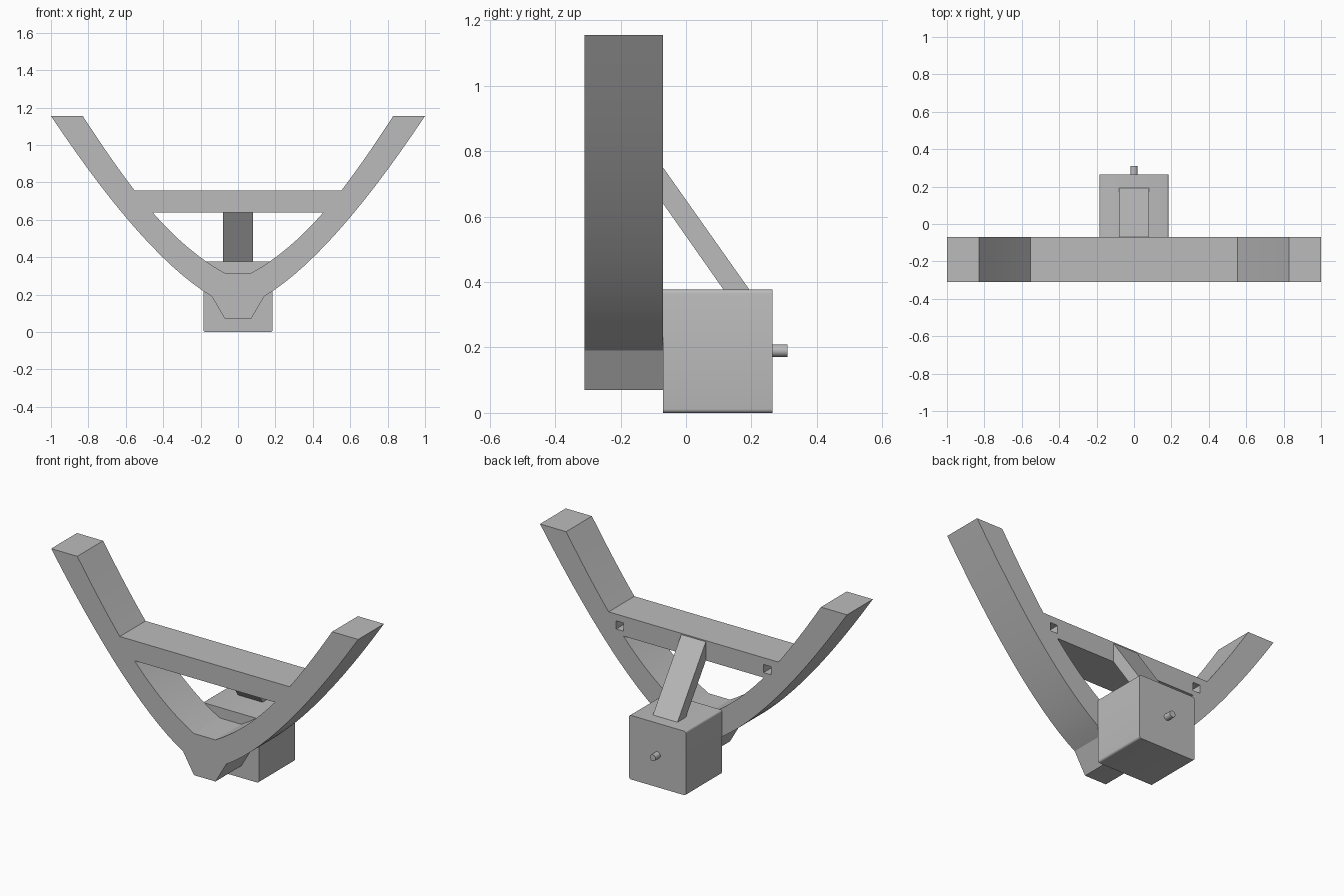
import bpy, bmesh, math
from mathutils import Vector

cube = bpy.data.objects.get("Cube")
if cube:
    bpy.data.objects.remove(cube, do_unlink=True)

grey = bpy.data.materials.new("plain grey")
grey.use_nodes = True
COLOUR = (0.5, 0.5, 0.5, 1)
grey.diffuse_color = COLOUR
grey.node_tree.nodes["Principled BSDF"].inputs["Base Color"].default_value = COLOUR

FRONT, BACK = -0.31, -0.07


def finish(name, bm):
    bmesh.ops.recalc_face_normals(bm, faces=bm.faces[:])
    mesh = bpy.data.meshes.new(name)
    bm.to_mesh(mesh)
    bm.free()
    mesh.materials.append(grey)
    ob = bpy.data.objects.new(name, mesh)
    bpy.context.collection.objects.link(ob)
    return ob


def prism(name, points, start, axis, length):
    """Extrude a closed profile; points are 3D, moved along axis."""
    bm = bmesh.new()
    face = bm.faces.new([bm.verts.new(p) for p in points])
    ext = bmesh.ops.extrude_face_region(bm, geom=[face])
    verts = [v for v in ext["geom"] if isinstance(v, bmesh.types.BMVert)]
    bmesh.ops.translate(bm, verts=verts, vec=Vector(axis) * length)
    bmesh.ops.translate(bm, verts=bm.verts[:], vec=Vector(axis) * start)
    return finish(name, bm)


def bend(a, c, b, n):
    """Points on a quadratic curve from a to b, pulled towards c."""
    a, b, c = Vector(a), Vector(b), Vector(c)
    return [a * (1 - t) ** 2 + c * 2 * t * (1 - t) + b * t * t
            for t in (i / n for i in range(n + 1))]


def symmetric(half):
    """Mirror a right-hand half profile into a closed x-z outline."""
    return ([(p[0], 0, p[1]) for p in half]
            + [(-p[0], 0, p[1]) for p in reversed(half)])


def select(ob):
    bpy.ops.object.select_all(action='DESELECT')
    ob.select_set(True)
    bpy.context.view_layer.objects.active = ob


def cut(ob, cutter):
    cutter.hide_render = True
    mod = ob.modifiers.new("cut", 'BOOLEAN')
    mod.operation = 'DIFFERENCE'
    mod.solver = 'EXACT'
    mod.object = cutter
    select(ob)
    bpy.ops.object.modifier_apply(modifier=mod.name)
    bpy.data.objects.remove(cutter, do_unlink=True)


# Curved bracket: outer sweep, arm tips, inner sweep and crossbar top
half = [(0.07, 0.07)]
half += bend((0.14, 0.19), (0.50, 0.405), (1.0, 1.155), 14)
half += bend((0.83, 1.155), (0.678, 0.92), (0.553, 0.757), 6)
bracket = prism("curved_bracket", symmetric(half), FRONT, (0, 1, 0), BACK - FRONT)

# Opening below the crossbar
opening = bend((0.07, 0.315), (0.27, 0.425), (0.457, 0.64), 8)
cut(bracket, prism("opening_cutter", symmetric(opening), FRONT - 0.1, (0, 1, 0), 0.5))

# Blind square sockets in the back of the crossbar
for side in (-1, 1):
    x, z, r = side * 0.48, 0.693, 0.024
    square = [(x - r, 0, z - r), (x + r, 0, z - r), (x + r, 0, z + r), (x - r, 0, z + r)]
    cut(bracket, prism("socket_cutter", square, BACK - 0.12, (0, 1, 0), 0.2))

# Motor block with long edges slightly rounded
w, h = 0.185, 0.377
block = prism("motor_block", [(-w, 0, 0), (w, 0, 0), (w, 0, h), (-w, 0, h)],
              BACK, (0, 1, 0), 0.335)
bm = bmesh.new()
bm.from_mesh(block.data)
long_edges = [e for e in bm.edges if abs(e.verts[0].co.y - e.verts[1].co.y) > 0.1]
bmesh.ops.bevel(bm, geom=long_edges, offset=0.012, segments=4, profile=0.5, affect='EDGES')
bm.to_mesh(block.data)
bm.free()

# Slanted strut from crossbar to block
side_profile = [(0, BACK, 0.75), (0, BACK, 0.64), (0, 0.116, 0.375), (0, 0.195, 0.375)]
prism("slanted_strut", side_profile, -0.08, (1, 0, 0), 0.16)

# Round shaft on the back of the block
circle = [(0.019 * math.cos(i * math.tau / 24), 0, 0.19 + 0.019 * math.sin(i * math.tau / 24))
          for i in range(24)]
shaft = prism("shaft", circle, 0.26, (0, 1, 0), 0.05)

for ob in (bracket, block, shaft):
    select(ob)
    bpy.ops.object.shade_smooth_by_angle(angle=math.radians(25))
